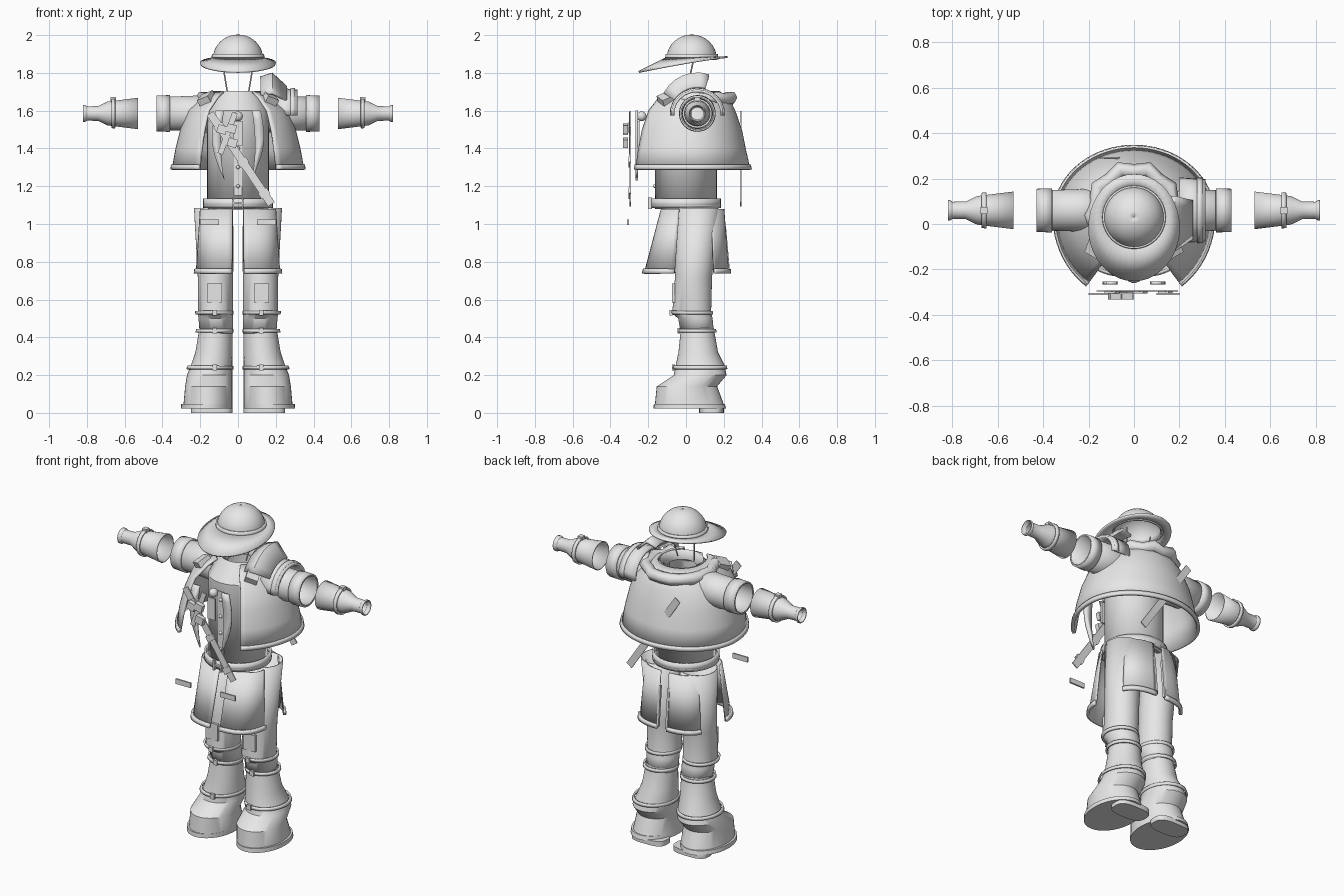
import bpy, bmesh
from math import sin, cos, pi, radians, copysign
from mathutils import Matrix, Vector, Euler

cube = bpy.data.objects.get("Cube")
if cube:
    bpy.data.objects.remove(cube, do_unlink=True)

GREY = (.8, .8, .8, 1)
mat = bpy.data.materials.new("light grey")
mat.use_nodes = True
mat.diffuse_color = GREY
mat.node_tree.nodes["Principled BSDF"].inputs["Base Color"].default_value = GREY

THIN = .006
ARM_Y, ARM_Z = .06, 1.585
LEG_GAP = .03
HAT_R, HAT_Y, BRIM_R = .13, .03, .2
made = []


def finish(name, bm, thick=0, mirror=False):
    bmesh.ops.recalc_face_normals(bm, faces=bm.faces)
    mesh = bpy.data.meshes.new(name)
    bm.to_mesh(mesh)
    bm.free()
    mesh.materials.append(mat)
    ob = bpy.data.objects.new(name, mesh)
    bpy.context.collection.objects.link(ob)
    if thick:
        solid = ob.modifiers.new("Thickness", 'SOLIDIFY')
        solid.thickness, solid.offset = thick, 0
    if mirror:
        ob.modifiers.new("Mirror", 'MIRROR')
    made.append(ob)
    return ob


def section(position, width, depth=None, shift=0):
    """One ellipse of a profile: position along the axis, two radii, y shift."""
    return Vector((position, width, depth or width, shift))


def sample(rows, position):
    """Ellipse of a profile at any position between its sections."""
    for a, b in zip(rows, rows[1:]):
        f = (position - a[0]) / (b[0] - a[0])
        if 0 <= f <= 1:
            return a.lerp(b, f)
    return rows[-1] if f > 1 else rows[0]


def upright(row, s, c):
    position, width, depth, shift = row
    return Vector((width * s, shift - depth * c, position))


def leg_side(row, s, c):
    """The inner side of every leg section stays in line."""
    return upright(row, s, c) + Vector((LEG_GAP + row[1], 0, 0))


def sideways(row, s, c):
    position, width, depth, shift = row
    return Vector((position, ARM_Y + shift + width * s, ARM_Z + depth * c))


def draped(row, s, c):
    """The cape reaches further forward than back."""
    return upright(row, s, c * 1.23 if c > 0 else c)


def droop(row, s, c):
    """Hat brim: level where it meets the crown, its edge sinking to the front."""
    p = upright(row, s, c)
    outward = (row[1] - HAT_R) / (BRIM_R - HAT_R)
    p.z -= .085 * outward * max(0, (.22 - p.y) * 2) ** 1.2
    return p


def loft(name, rows, place=upright, arc=(0, 360), n=40, power=2, thick=THIN, caps=False, mirror=False):
    bm = bmesh.new()
    start, end = arc
    whole = end - start == 360
    count = n if whole else n + 1
    rings = []
    for row in rows:
        ring = []
        for i in range(count):
            a = radians(start + (end - start) * i / n)
            s, c = (copysign(abs(v) ** (2 / power), v) for v in (sin(a), cos(a)))
            ring.append(bm.verts.new(place(row, s, c)))
        rings.append(ring)
    for low, high in zip(rings, rings[1:]):
        for i in range(n):
            j = (i + 1) % count
            bm.faces.new((low[i], low[j], high[j], high[i]))
    if caps:
        bm.faces.new(rings[0])
        bm.faces.new(rings[-1])
        thick = 0
    return finish(name, bm, thick, mirror)


def band(name, rows, position, breadth, grow=THIN, thick=.01, **options):
    """A strap or hem that follows the profile it is worn on."""
    edges = []
    for side in (-1, 1):
        row = sample(rows, position + side * breadth / 2)
        row = section(position + side * breadth / 2, row[1] + grow, row[2] + grow, row[3])
        edges.append(row)
    return loft(name, edges, thick=thick, **options)


def block(name, at, size, rot=(0, 0, 0), mirror=False):
    bm = bmesh.new()
    turn = Euler([radians(r) for r in rot]).to_matrix().to_4x4()
    bmesh.ops.create_cube(bm, size=1, matrix=Matrix.Translation(at) @ turn @ Matrix.Diagonal((*size, 1)))
    return finish(name, bm, mirror=mirror)


def ball(name, at, radius):
    bm = bmesh.new()
    bmesh.ops.create_uvsphere(bm, u_segments=16, v_segments=8, radius=radius, matrix=Matrix.Translation(at))
    return finish(name, bm)


def cord(name, points, radius):
    curve = bpy.data.curves.new(name, 'CURVE')
    curve.dimensions, curve.bevel_depth = '3D', radius
    curve.bevel_resolution, curve.use_fill_caps = 1, True
    spline = curve.splines.new('POLY')
    spline.points.add(len(points) - 1)
    for target, point in zip(spline.points, points):
        target.co = (*point, 1)
    curve.materials.append(mat)
    bpy.context.collection.objects.link(bpy.data.objects.new(name, curve))


# Hat: domed crown, band and drooping brim
turns = [k * pi / 16.01 for k in range(9)]
crown = [section(1.875 + .125 * sin(a), HAT_R * cos(a), shift=HAT_Y) for a in turns]
loft("hat_crown", crown)
band("hat_band", crown, 1.885, .03)
loft("hat_brim", [section(1.88, HAT_R, shift=HAT_Y), section(1.884, BRIM_R, .235, -.015)], droop, thick=.01)
for side, name in ((1, "left_chin_strap"), (-1, "right_chin_strap")):
    cord(name, [(.085 * side, .04, 1.87), (.055 * side, 0, 1.69)], .004)

# Shirt with hollow collar, placket and buttons
shirt = [section(1.08, .16), section(1.6, .16), section(1.7, .12, shift=.04), section(1.66, .08, shift=.04)]
loft("shirt", shirt)
block("placket", (0, -.16, 1.35), (.04, .01, .4))
for k in range(4):
    ball("shirt_button", (0, -.165, 1.2 + k / 10), .01)

# Belt with buckle
band("belt", shirt, 1.11, .05, grow=.02)
band("belt_trim", shirt, 1.09, .02, grow=.025)
for side in (-1, 1):
    block("buckle_side", (side * .025, -.19, 1.11), (.01, .02, .06))
block("buckle_bar", (0, -.19, 1.11), (.05, .02, .01))

# Short cape coat, open at the front, with a thick hem
cape = [section(1.29, .345, .3, .035), section(1.4, .325, .28, .03), section(1.5, .3, .26, .03),
        section(1.6, .26, .225, .03), section(1.67, .18, .18, .04), section(1.7, .13, shift=.04)]
drape = dict(place=draped, arc=(36, 324), n=56)
loft("cape", cape, thick=.012, **drape)
band("cape_hem", cape, 1.3, .025, thick=.016, **drape)

# Scarf round the back of the neck, with bunched ends
scarf = []
for k in range(15):
    a = radians(50 + 260 * k / 14)
    wave = .01 * (-1) ** k
    scarf.append(((.18 + wave) * sin(a), .05 - (.19 + wave) * cos(a), 1.665 + wave / 2))
cord("scarf", scarf, .034)
block("scarf_end", (.165, -.1, 1.66), (.07, .08, .05), (25, 20, 30), mirror=True)

# Arms: upper sleeves, cuffs and detached hollow forearms
arm = dict(place=sideways, mirror=True)
sleeve = [section(.14, .1), section(.25, .09), section(.43, .084)]
loft("upper_sleeve", sleeve, **arm)
band("sleeve_cuff", sleeve, .395, .07, **arm)
forearm = [section(.53, .08), section(.69, .06), section(.74, .036),
           section(.8, .035), section(.81, .042), section(.82, .042)]
loft("forearm", forearm, **arm)
band("wrist_strap", forearm, .66, .02, grow=.01, **arm)
block("wrist_buckle", (.66, ARM_Y, ARM_Z + .077), (.03, .03, .02), mirror=True)

# Layered shoulder guard on the left side only
guard = [section(.2, .138, .128), section(.315, .13, .12)]
outer = dict(place=sideways, arc=(-95, 95), n=12, thick=.015)
loft("shoulder_guard", guard, **outer)
band("shoulder_guard_rim", guard, .29, .025, **outer)
collar = [section(.255, .14), section(.18, .2, .21), section(.12, .19)]
loft("shoulder_guard_collar", collar, sideways, arc=(-60, 18), n=6, thick=.015)

# Crescent lapel tails and brooch, hanging clear of the shirt
bm = bmesh.new()
steps = [k / 8 for k in range(9)]
outside = [(.12 - .05 * t + .04 * sin(pi * t), t) for t in steps]
inside = [(.075 + .015 * sin(pi * t), t) for t in reversed(steps)]
bm.faces.new([bm.verts.new((x, -.26, 1.6 - .37 * t)) for x, t in outside + inside[1:]])
finish("lapel_tail", bm, .014, True)
ball("brooch", (0, -.235, 1.57), .026)
block("brooch_ribbon", (0, -.25, 1.48), (.05, .01, .13))

# Diagonal shoulder strap in front and behind, with buckles and pouches
TILT = radians(34)
lean = (0, -34, 0)
for name, y in (("front_strap", -.295), ("back_strap", .29)):
    block(name, (.015, y, 1.345), (.042, THIN, .58), lean)
for along in (-.2, .02, .22):
    block("strap_buckle", (.015 + along * sin(TILT), -.3, 1.345 - along * cos(TILT)), (.055, .01, .035), lean)
for x, z in ((-.035, 1.505), (-.03, 1.43), (-.085, 1.5)):
    block("strap_pouch", (x, -.32, z), (.05, .026, .045), (0, 15, 0))
block("pouch_strip", (-.055, -.3, 1.48), (.03, THIN, .23), (0, 20, 0))
block("pocket_flap", (.15, -.308, 1.01), (.1, .01, .03), mirror=True)

# Coat skirts: front and back panels on each side with thick hems
front = [section(.74, .222, .22), section(1.08, .2, .13)]
back = [section(.74, .22, .2, .025), section(1.08, .19, .17, .03)]
for name, rows, arc in (("front_skirt", front, (3, 82)), ("back_skirt", back, (118, 177))):
    panel = dict(arc=arc, n=16, power=3, mirror=True)
    loft(name, rows, **panel)
    band(name + "_hem", rows, .75, .025, thick=.016, **panel)
block("skirt_vent", (.03, .215, .87), (.014, .014, .24), (5, 0, 0), mirror=True)

# Trouser legs and boots with flared shafts, soles and heels
leg = dict(place=leg_side, mirror=True)
trousers = [section(.42, .085, shift=.06), section(.5, .088, shift=.05),
            section(.53, .09, .1, .03), section(.72, .09, .095, .04), section(1.085, .1, .105, .065)]
loft("trouser_leg", trousers, **leg)
boot = [section(.03, .13, .186, .02), section(.14, .125, .16, .005), section(.2, .12, .14, .075),
        section(.25, .11, .13, .075), section(.32, .098, .105, .065), section(.45, .087, shift=.06)]
loft("boot", boot, caps=True, **leg)
band("boot_sole", boot, .035, .025, caps=True, **leg)
loft("boot_heel", [section(z, .11, .065, .135) for z in (0, .03)], power=3, caps=True, **leg)

# Knee patches and buckled leg straps
block("knee_patch", (.125, -.066, .635), (.08, .015, .1), mirror=True)
for name, rows, z in (("knee_strap", trousers, .53), ("calf_strap", boot, .435), ("ankle_strap", boot, .24)):
    band(name, rows, z, .018, **leg)
    face = sample(rows, z)
    block(name + "_buckle", (.123, face[3] - face[2] - .01, z), (.026, .015, .03), mirror=True)

# Smooth shading with sharp edges kept
bpy.ops.object.select_all(action='DESELECT')
for ob in made:
    ob.select_set(True)
bpy.context.view_layer.objects.active = made[0]
bpy.ops.object.shade_smooth_by_angle(angle=radians(35))
